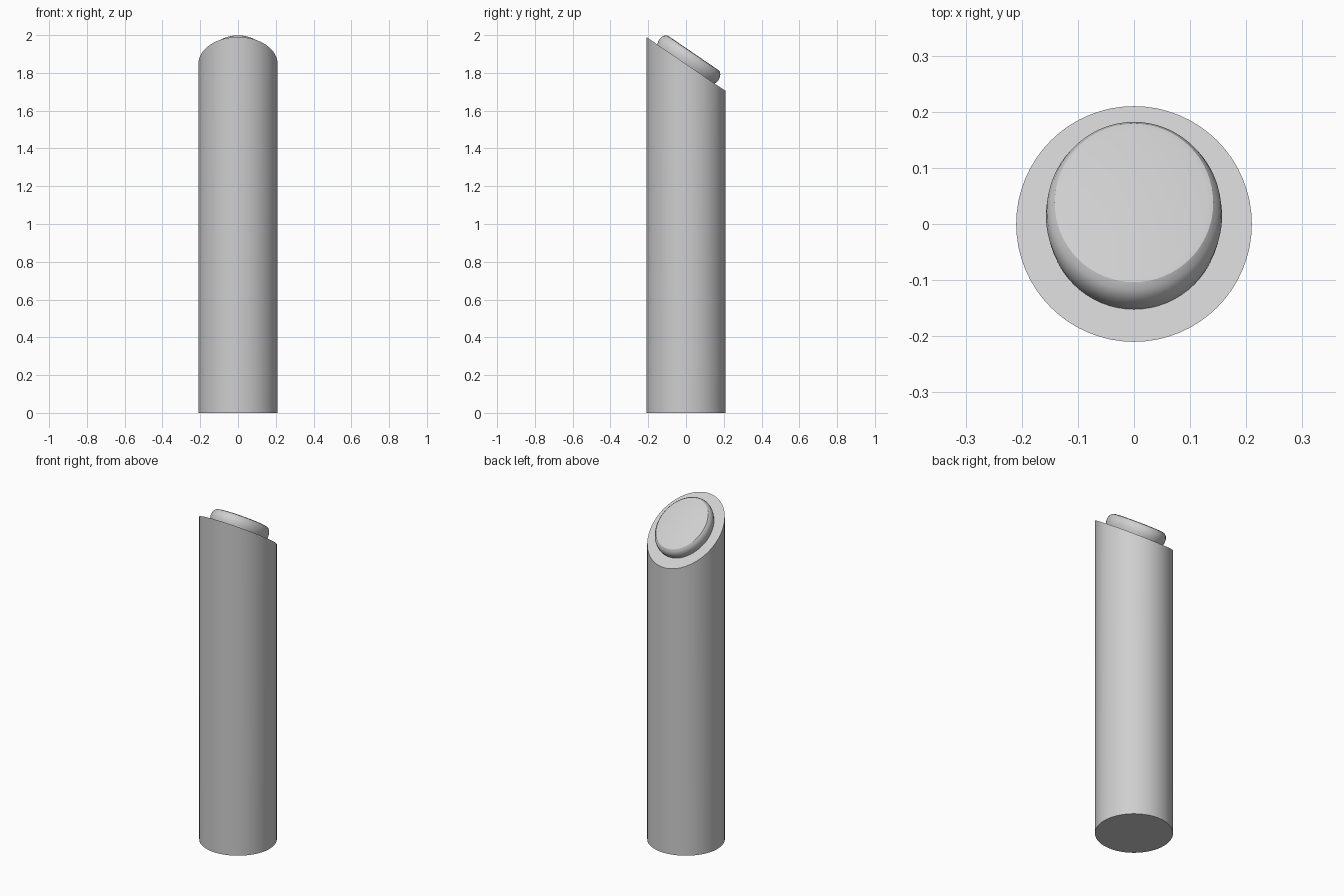
import bpy, bmesh, math
from mathutils import Vector

cube = bpy.data.objects.get("Cube")
if cube:
    bpy.data.objects.remove(cube, do_unlink=True)

SIDES = 64
RADIUS = 0.21
HIGH, LOW = 1.99, 1.704          # slanted top: front and back heights
MID = (HIGH + LOW) / 2
SLOPE = (LOW - HIGH) / (2 * RADIUS)
NORMAL = Vector((0, -SLOPE, 1)).normalized()

grey = bpy.data.materials.new("light grey")
grey.use_nodes = True
colour = (0.62, 0.62, 0.62, 1)
grey.diffuse_color = colour
grey.node_tree.nodes["Principled BSDF"].inputs["Base Color"].default_value = colour


def ring(bm, radius, place):
    """Circle of vertices, each put in position by place(x, y)."""
    angles = [2 * math.pi * i / SIDES for i in range(SIDES)]
    return [bm.verts.new(place(radius * math.cos(a), radius * math.sin(a))) for a in angles]


def loft(name, rings_of):
    """Join consecutive rings into a closed solid."""
    bm = bmesh.new()
    rings = [ring(bm, r, place) for r, place in rings_of]
    for a, b in zip(rings, rings[1:]):
        for i in range(SIDES):
            j = (i + 1) % SIDES
            bm.faces.new((a[i], a[j], b[j], b[i]))
    bm.faces.new(rings[0][::-1])
    bm.faces.new(rings[-1])
    bmesh.ops.recalc_face_normals(bm, faces=bm.faces)
    mesh = bpy.data.meshes.new(name)
    bm.to_mesh(mesh)
    bm.free()
    obj = bpy.data.objects.new(name, mesh)
    bpy.context.collection.objects.link(obj)
    mesh.materials.append(grey)
    bpy.ops.object.select_all(action='DESELECT')
    obj.select_set(True)
    bpy.context.view_layer.objects.active = obj
    bpy.ops.object.shade_smooth_by_angle(angle=math.radians(30))
    return obj


def on_slant(height):
    """Placement on the slanted top, raised along its normal."""
    return lambda x, y: Vector((x, y, MID + SLOPE * y)) + NORMAL * height


# Round post with a slanted top
loft("post_body", [(RADIUS, lambda x, y: Vector((x, y, 0))), (RADIUS, on_slant(0))])

# Rounded lamp lens sitting on the slant: (relative radius, height)
profile = [(0.96, -0.005), (0.985, 0.01), (1, 0.026), (0.99, 0.043),
           (0.955, 0.057), (0.9, 0.067), (0.83, 0.07)]
loft("lamp_lens", [(0.157 * s, on_slant(h)) for s, h in profile])
